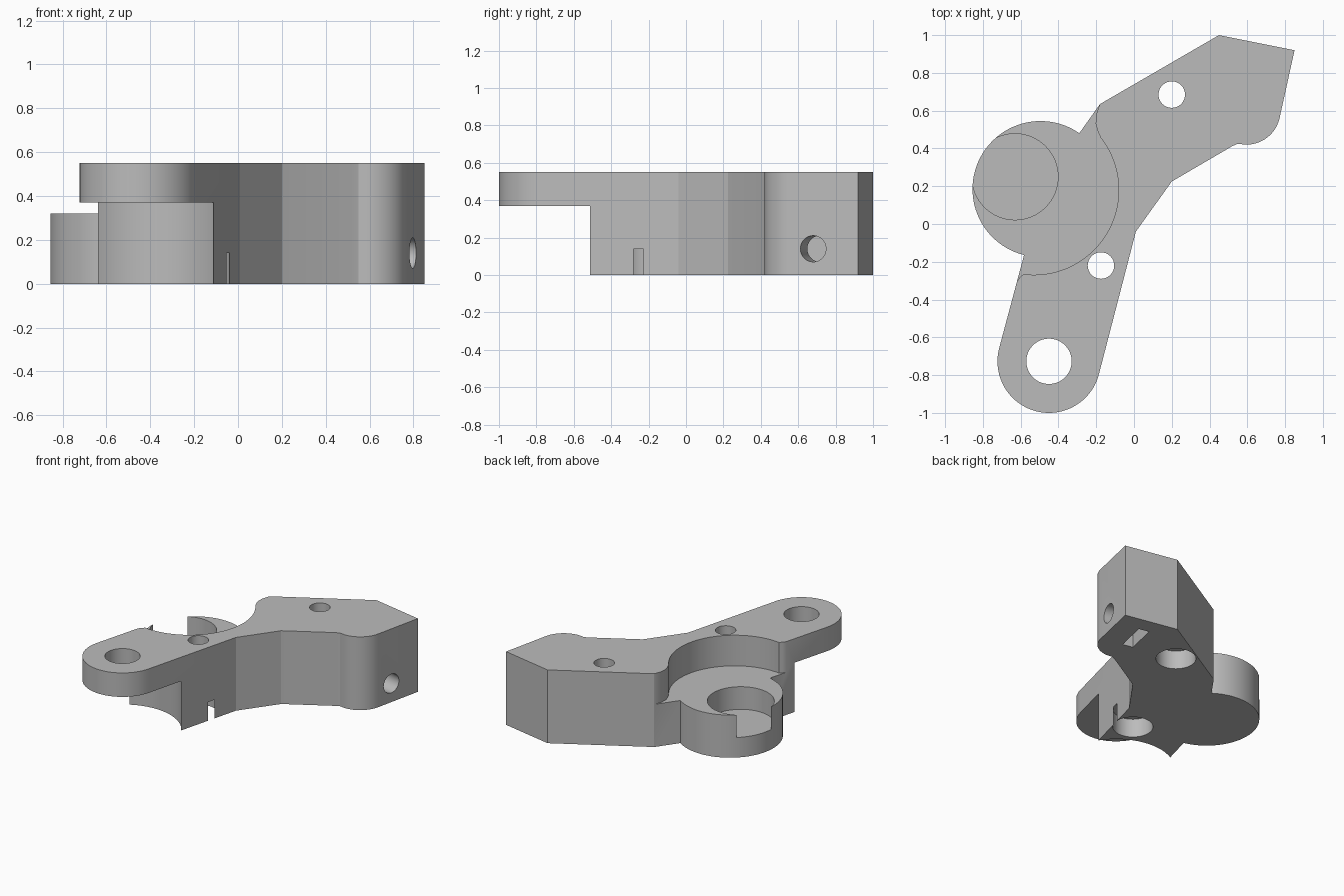
import bpy
import bmesh
from math import atan2, cos, sin, radians, pi
from mathutils import Matrix, Vector

if "Cube" in bpy.data.objects:
    bpy.data.objects.remove(bpy.data.objects["Cube"], do_unlink=True)

HEIGHT = 0.55
grey = bpy.data.materials.new("plain grey")
grey.use_nodes = True
grey.diffuse_color = (0.5, 0.5, 0.5, 1)
grey.node_tree.nodes["Principled BSDF"].inputs["Base Color"].default_value = grey.diffuse_color


def arc(center, radius, start, end, steps=32):
    """Points on a circle between two angles in degrees."""
    angles = [radians(start + (end - start) * i / steps) for i in range(steps + 1)]
    return [(center[0] + radius * cos(a), center[1] + radius * sin(a)) for a in angles]


def prism(name, outline, bottom, top):
    """Extrude a closed flat outline between two heights."""
    bm = bmesh.new()
    face = bm.faces.new([bm.verts.new((x, y, bottom)) for x, y in outline])
    up = bmesh.ops.extrude_face_region(bm, geom=[face])
    bmesh.ops.translate(bm, vec=(0, 0, top - bottom),
                        verts=[v for v in up["geom"] if isinstance(v, bmesh.types.BMVert)])
    bmesh.ops.recalc_face_normals(bm, faces=bm.faces)
    mesh = bpy.data.meshes.new(name)
    bm.to_mesh(mesh)
    bm.free()
    mesh.materials.append(grey)
    obj = bpy.data.objects.new(name, mesh)
    bpy.context.collection.objects.link(obj)
    return obj


def disc(name, center, radius, bottom, top):
    return prism(name, arc(center, radius, 0, 360, 64)[:-1], bottom, top)


def cut(target, cutter):
    """Subtract the cutter and remove it."""
    cutter.hide_render = True
    mod = target.modifiers.new("cut", "BOOLEAN")
    mod.operation = "DIFFERENCE"
    mod.solver = "EXACT"
    mod.object = cutter
    bpy.context.view_layer.update()
    graph = bpy.context.evaluated_depsgraph_get()
    result = bpy.data.meshes.new_from_object(target.evaluated_get(graph))
    target.modifiers.clear()
    target.data = result
    bpy.data.objects.remove(cutter, do_unlink=True)


# Body outline: arm eye, bent bar with rounded heel, round seat
eye = (-0.45, -0.727)
seat = (-0.495, 0.185)
outline = arc(eye, 0.273, 166, 346)
outline += [(0.01, -0.04), (0.2, 0.225), (0.52, 0.412), (0.55, 0.425)]
outline += arc((0.595, 0.6), 0.18, -92, -13, 14)
outline += [(0.85, 0.92), (0.45, 1.0), (-0.18, 0.635), (-0.29, 0.48)]
outline += arc(seat, 0.36, 56, 256, 48)
body = prism("bracket_body", outline, 0, HEIGHT)

# Round recess above the seat, with eased lips at both ends
recess = [(-0.636, -0.36), (-0.627, -0.315), (-0.605, -0.283)]
recess += arc((-0.53, 0.18), 0.449, -97, 38, 40)
recess += [(-0.193, 0.495), (-0.203, 0.53), (-0.2, 0.58), (-0.18, 0.637)]
recess += [(-0.3, 0.9), (-1.1, 0.9), (-1.1, -0.36)]
cut(body, prism("recess_cutter", recess, 0.32, 0.8))

# Clearance under the arm, then its eye hole
cut(body, disc("arm_clearance_cutter", eye, 0.4, -0.2, 0.37))
cut(body, disc("eye_cutter", eye, 0.12, -0.2, 0.8))

# Off-centre pocket that breaks through the seat wall
cut(body, disc("pocket_cutter", (-0.63, 0.25), 0.228, 0.15, 0.5))

# Bolt holes with counterbores from below
for center in [(0.2, 0.685), (-0.175, -0.22)]:
    cut(body, disc("bolt_cutter", center, 0.07, -0.2, 0.8))
    cut(body, disc("counterbore_cutter", center, 0.137, -0.2, 0.14))

# Clamp screw hole in the end face, meeting a nut slot open below
inward = Vector((-0.976, 0.217, 0))
mouth = Vector((0.797, 0.68, 0.14))
turn = Matrix.Rotation(atan2(inward.y, inward.x), 4, "Z")
screw = disc("screw_cutter", (0, 0), 0.07, -0.2, 0.2)
screw.matrix_world = Matrix.Translation(mouth) @ turn @ Matrix.Rotation(pi / 2, 4, "Y")
cut(body, screw)
slot = prism("nut_slot_cutter", [(0.17, -0.12), (0.25, -0.12), (0.25, 0.12), (0.17, 0.12)], -0.3, 0.12)
slot.matrix_world = Matrix.Translation(mouth) @ turn
cut(body, slot)

# Smooth curved walls, keep edges sharp
bpy.ops.object.select_all(action="DESELECT")
body.select_set(True)
bpy.context.view_layer.objects.active = body
bpy.ops.object.shade_smooth_by_angle(angle=radians(20))
